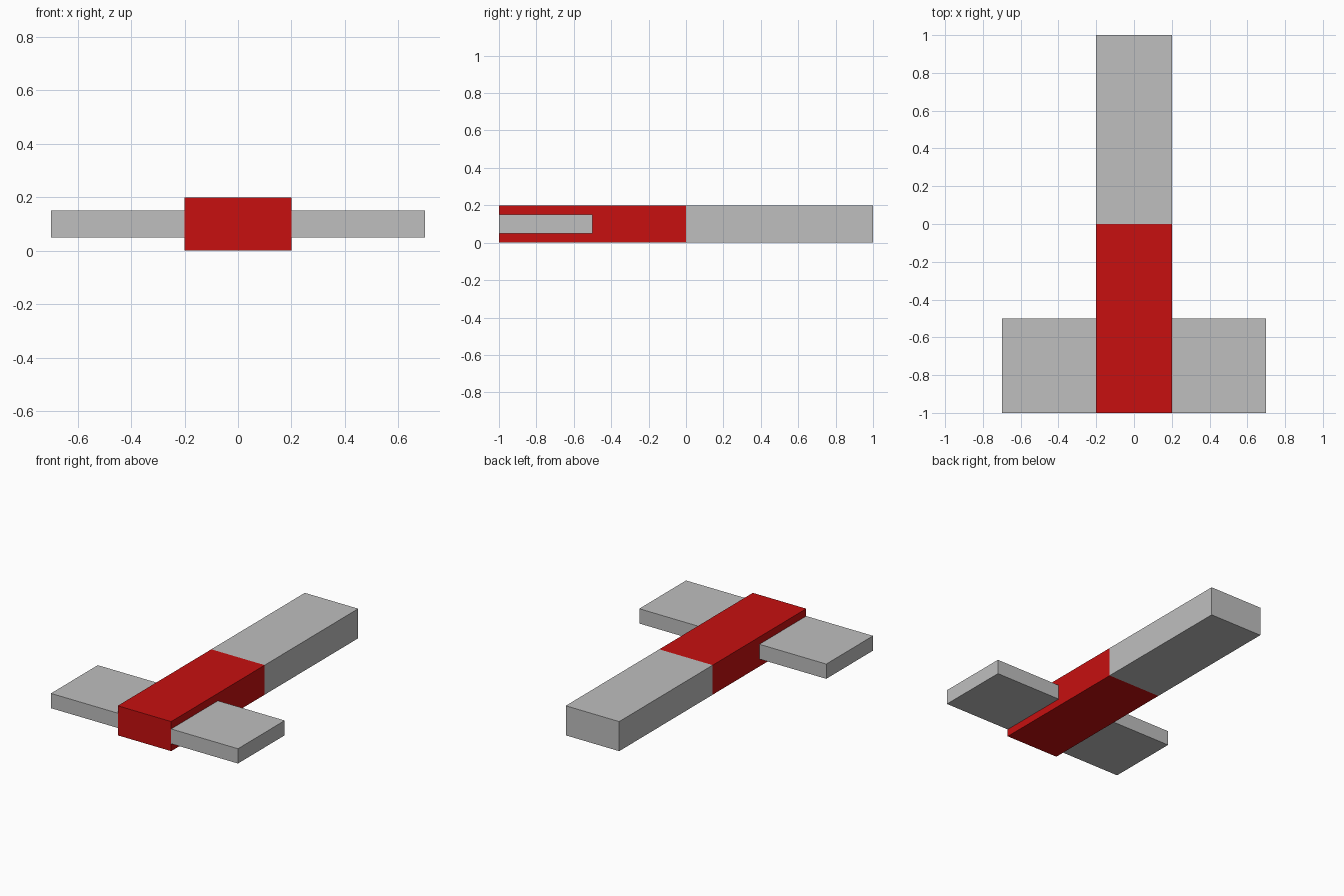
import bpy
import bmesh
from mathutils import Matrix, Vector

if "Cube" in bpy.data.objects:
    bpy.data.objects.remove(bpy.data.objects["Cube"])


def make_material(name, rgb):
    mat = bpy.data.materials.new(name)
    mat.use_nodes = True
    color = (*rgb, 1.0)
    mat.diffuse_color = color
    mat.node_tree.nodes["Principled BSDF"].inputs["Base Color"].default_value = color
    return mat


def make_box(name, low, high, materials, cut_y=None):
    """Box between two corners, optionally with an edge loop at cut_y."""
    low, high = Vector(low), Vector(high)
    bm = bmesh.new()
    bmesh.ops.create_cube(bm, size=1.0, matrix=Matrix.Translation((low + high) / 2)
                          @ Matrix.Diagonal((*(high - low), 1.0)))
    if cut_y is not None:
        bmesh.ops.bisect_plane(bm, geom=bm.verts[:] + bm.edges[:] + bm.faces[:],
                               plane_co=(0, cut_y, 0), plane_no=(0, 1, 0))
        # Second material in front of the cut
        for face in bm.faces:
            face.material_index = int(face.calc_center_median().y < cut_y)
    mesh = bpy.data.meshes.new(name)
    bm.to_mesh(mesh)
    bm.free()
    for mat in materials:
        mesh.materials.append(mat)
    obj = bpy.data.objects.new(name, mesh)
    bpy.context.collection.objects.link(obj)
    return obj


grey = make_material("light grey", (0.52, 0.52, 0.52))
red = make_material("red", (0.57, 0.005, 0.005))

# Long bar, red on its front half
make_box("body", (-0.2, -1, 0), (0.2, 1, 0.2), [grey, red], cut_y=0.0)

# Thin side plates, mirrored across the body
wings = make_box("wings", (0.2, -1, 0.05), (0.7, -0.5, 0.15), [grey])
mirror = wings.modifiers.new("Mirror", "MIRROR")
mirror.use_mirror_merge = False
